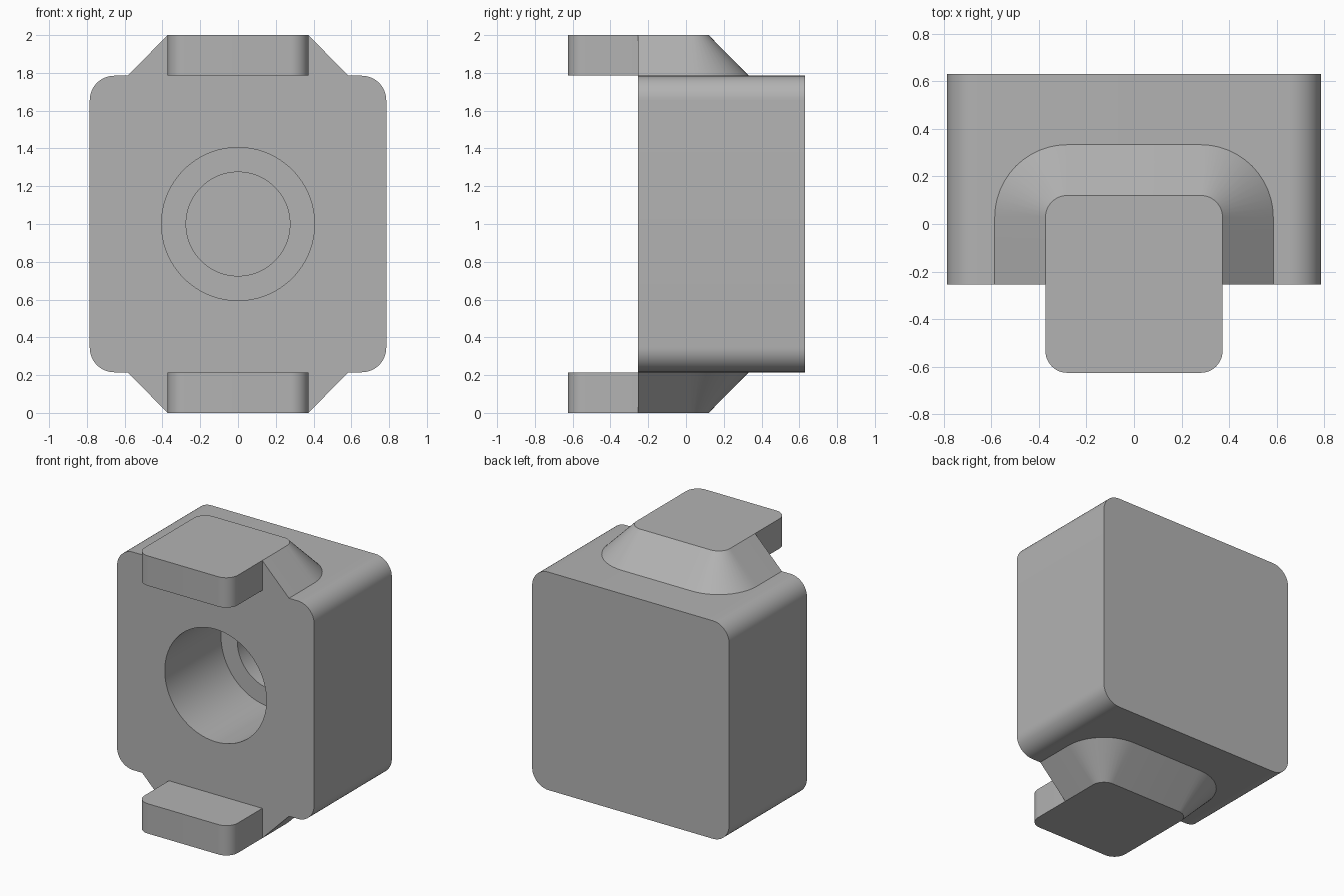
import bpy, bmesh
from math import sin, cos, pi

cube = bpy.data.objects.get("Cube")
if cube:
    bpy.data.objects.remove(cube, do_unlink=True)

FRONT, BACK = -0.255, 0.63          # body depth range
LOW, HIGH, TOP = 0.215, 1.785, 2.0  # body and lug heights

grey = bpy.data.materials.new("plain grey")
grey.use_nodes = True
grey.diffuse_color = (0.45, 0.45, 0.45, 1)
grey.node_tree.nodes["Principled BSDF"].inputs["Base Color"].default_value = grey.diffuse_color


def arc(cx, cy, r, start, n=12):
    """Quarter circle, counter-clockwise from the start angle."""
    angles = [start + pi / 2 * i / n for i in range(n + 1)]
    return [(cx + r * cos(a), cy + r * sin(a)) for a in angles]


def finish(bm, name):
    bmesh.ops.recalc_face_normals(bm, faces=bm.faces)
    mesh = bpy.data.meshes.new(name)
    bm.to_mesh(mesh)
    bm.free()
    obj = bpy.data.objects.new(name, mesh)
    bpy.context.collection.objects.link(obj)
    mesh.materials.append(grey)
    return obj


def select(obj):
    bpy.ops.object.select_all(action='DESELECT')
    obj.select_set(True)
    bpy.context.view_layer.objects.active = obj


def smooth(obj):
    select(obj)
    bpy.ops.object.shade_smooth_by_angle(angle=pi / 6)


def stack(bm, rings):
    """Skin closed rings of points and cap both ends."""
    loops = [[bm.verts.new(p) for p in ring] for ring in rings]
    for a, b in zip(loops, loops[1:]):
        for i in range(len(a)):
            j = (i + 1) % len(a)
            bm.faces.new((a[i], a[j], b[j], b[i]))
    bm.faces.new(loops[0])
    bm.faces.new(loops[-1])


# Body: rounded rectangle extruded front to back
def make_body():
    r = 0.13
    x, z = 0.785 - r, (HIGH - LOW) / 2 - r
    outline = (arc(x, 1 + z, r, 0) + arc(-x, 1 + z, r, pi / 2)
               + arc(-x, 1 - z, r, pi) + arc(x, 1 - z, r, 1.5 * pi))
    bm = bmesh.new()
    stack(bm, [[(px, y, pz) for px, pz in outline] for y in (FRONT, BACK)])
    return finish(bm, "body")


# Stepped blind bore in the front of the body
def cut_bore(body):
    profile = [(0.405, FRONT - 0.1), (0.405, 0.385), (0.275, 0.385), (0.275, 0.5)]
    turns = [2 * pi * i / 96 for i in range(96)]
    bm = bmesh.new()
    stack(bm, [[(r * cos(a), y, 1 + r * sin(a)) for a in turns] for r, y in profile])
    cutter = finish(bm, "bore_cutter")
    cutter.hide_render = True
    mod = body.modifiers.new("bore", 'BOOLEAN')
    mod.operation, mod.solver, mod.object = 'DIFFERENCE', 'EXACT', cutter
    select(body)
    bpy.ops.object.modifier_apply(modifier=mod.name)
    bpy.data.objects.remove(cutter, do_unlink=True)


# Lug: sloped shoulder on the body with a tongue reaching forward
def make_lug(name, root, tip):
    half, r = 0.372, 0.092
    cx, cy = half - r, 0.12 - r

    def shoulder(grow):
        return ([(half + grow, FRONT)] + arc(cx, cy, r + grow, 0)
                + arc(-cx, cy, r + grow, pi / 2) + [(-half - grow, FRONT)])

    nose = -0.625 + r
    tongue = ([(-half, FRONT)] + arc(-cx, nose, r, pi)
              + arc(cx, nose, r, 1.5 * pi) + [(half, FRONT)])
    bm = bmesh.new()
    wide = [bm.verts.new((x, y, root)) for x, y in shoulder(0.213)]
    narrow = [bm.verts.new((x, y, tip)) for x, y in shoulder(0)]
    under = [bm.verts.new((x, y, root)) for x, y in tongue]
    over = [narrow[-1]] + [bm.verts.new((x, y, tip)) for x, y in tongue[1:-1]] + [narrow[0]]
    for a, b in ((wide, narrow), (under, over)):
        for i in range(len(a) - 1):
            bm.faces.new((a[i], a[i + 1], b[i + 1], b[i]))
    bm.faces.new(narrow + over[1:-1])
    bm.faces.new(under)
    bm.faces.new(wide + [under[0], under[-1]])
    bm.faces.new((wide[0], narrow[0], under[-1]))
    bm.faces.new((wide[-1], under[0], narrow[-1]))
    smooth(finish(bm, name))


body = make_body()
cut_bore(body)
smooth(body)
make_lug("upper_lug", HIGH, TOP)
make_lug("lower_lug", LOW, 0)
